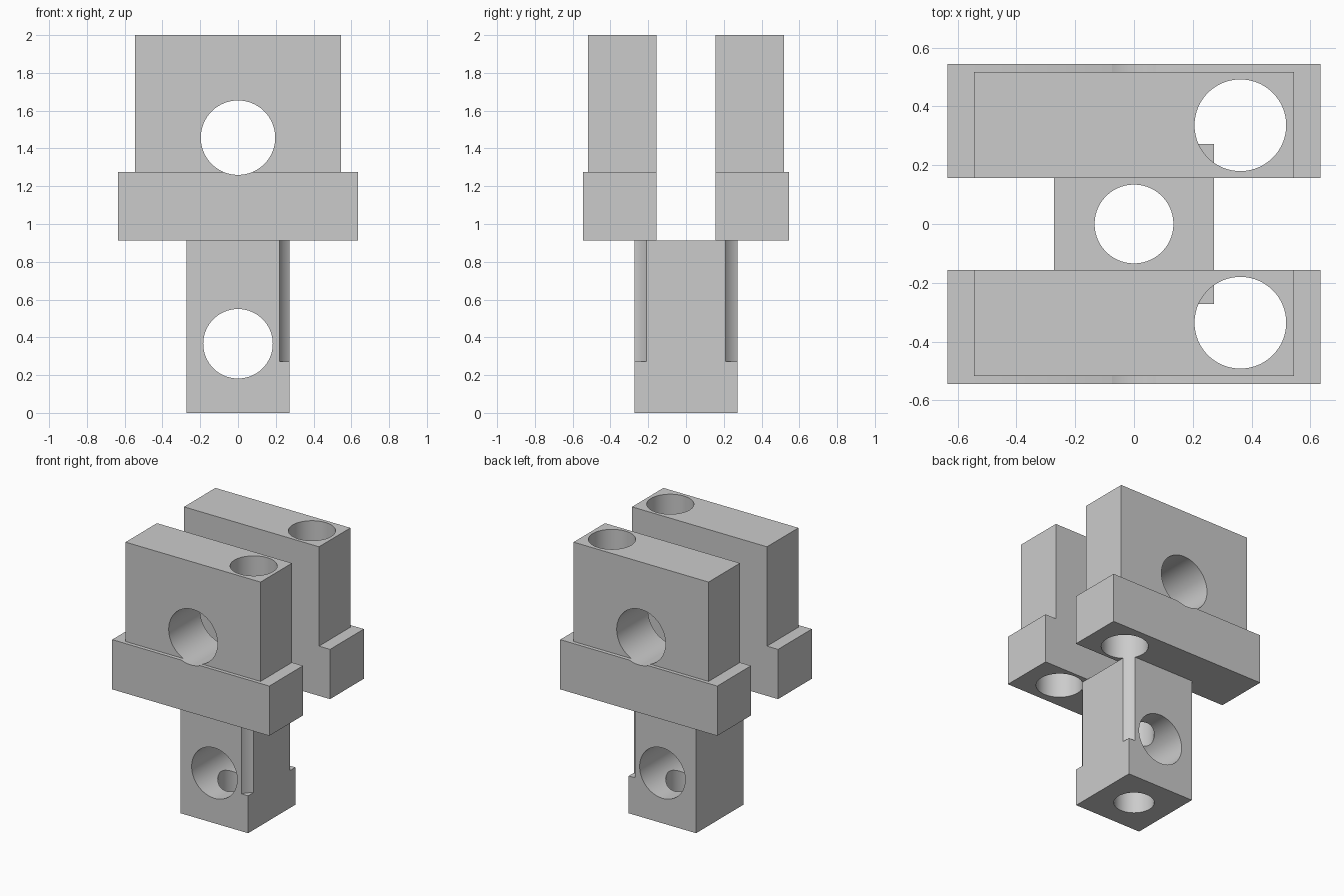
import bpy
import math

cube = bpy.data.objects.get("Cube")
if cube:
    bpy.data.objects.remove(cube, do_unlink=True)

GREY = (0.6, 0.6, 0.6, 1.0)
grey = bpy.data.materials.new("plain grey")
grey.use_nodes = True
grey.diffuse_color = GREY
grey.node_tree.nodes["Principled BSDF"].inputs["Base Color"].default_value = GREY


def box(name, low, high):
    """Block spanning two opposite corners."""
    middle = [(a + b) / 2 for a, b in zip(low, high)]
    bpy.ops.mesh.primitive_cube_add(size=1, location=middle)
    obj = bpy.context.object
    obj.name = name
    obj.scale = [b - a for a, b in zip(low, high)]
    bpy.ops.object.transform_apply(location=True, rotation=False, scale=True)
    obj.data.materials.append(grey)
    return obj


def drill(name, radius, depth, centre, along_y=False):
    """Cylindrical cutter, upright or lying along y."""
    tilt = math.pi / 2 if along_y else 0
    bpy.ops.mesh.primitive_cylinder_add(vertices=96, radius=radius, depth=depth,
                                        location=centre, rotation=(tilt, 0, 0))
    obj = bpy.context.object
    obj.name = name
    obj.hide_render = True
    obj.data.materials.append(grey)
    return obj


# Bores
stem_bore = drill("stem_bore_cutter", 0.134, 1.2, (0, 0, 0.5))
stem_cross = drill("stem_cross_cutter", 0.184, 1, (0, 0, 0.366), True)
jaw_cross = drill("jaw_cross_cutter", 0.197, 2, (0, 0, 1.457), True)
bolt_bottom, bolt_top = 0.273, 2.1
bolts = {side: drill("bolt_cutter", 0.156, bolt_top - bolt_bottom,
                     (0.362, side * 0.336, (bolt_top + bolt_bottom) / 2))
         for side in (-1, 1)}

# Square stem with grooved corners
parts = [(box("stem", (-0.272, -0.272, 0), (0.272, 0.272, 0.912)),
          [stem_bore, stem_cross, bolts[-1], bolts[1]])]

# Front and back jaws, each standing on a wider flange
for side, label in ((-1, "front"), (1, "back")):
    for kind, half_width, outer, bottom, top in (("flange", 0.634, 0.545, 0.912, 1.275),
                                                 ("jaw", 0.545, 0.518, 1.275, 2.0)):
        y_low, y_high = sorted((side * 0.156, side * outer))
        block = box(f"{label}_{kind}", (-half_width, y_low, bottom), (half_width, y_high, top))
        parts.append((block, [jaw_cross, bolts[side]]))

# Cut the bores
for obj, cutters in parts:
    bpy.ops.object.select_all(action="DESELECT")
    obj.select_set(True)
    bpy.context.view_layer.objects.active = obj
    for cutter in cutters:
        mod = obj.modifiers.new("bore", "BOOLEAN")
        mod.operation = "DIFFERENCE"
        mod.solver = "EXACT"
        mod.object = cutter
        bpy.ops.object.modifier_apply(modifier=mod.name)
    bpy.ops.object.shade_smooth_by_angle(angle=math.radians(30))

for cutter in (stem_bore, stem_cross, jaw_cross, *bolts.values()):
    bpy.data.objects.remove(cutter, do_unlink=True)
